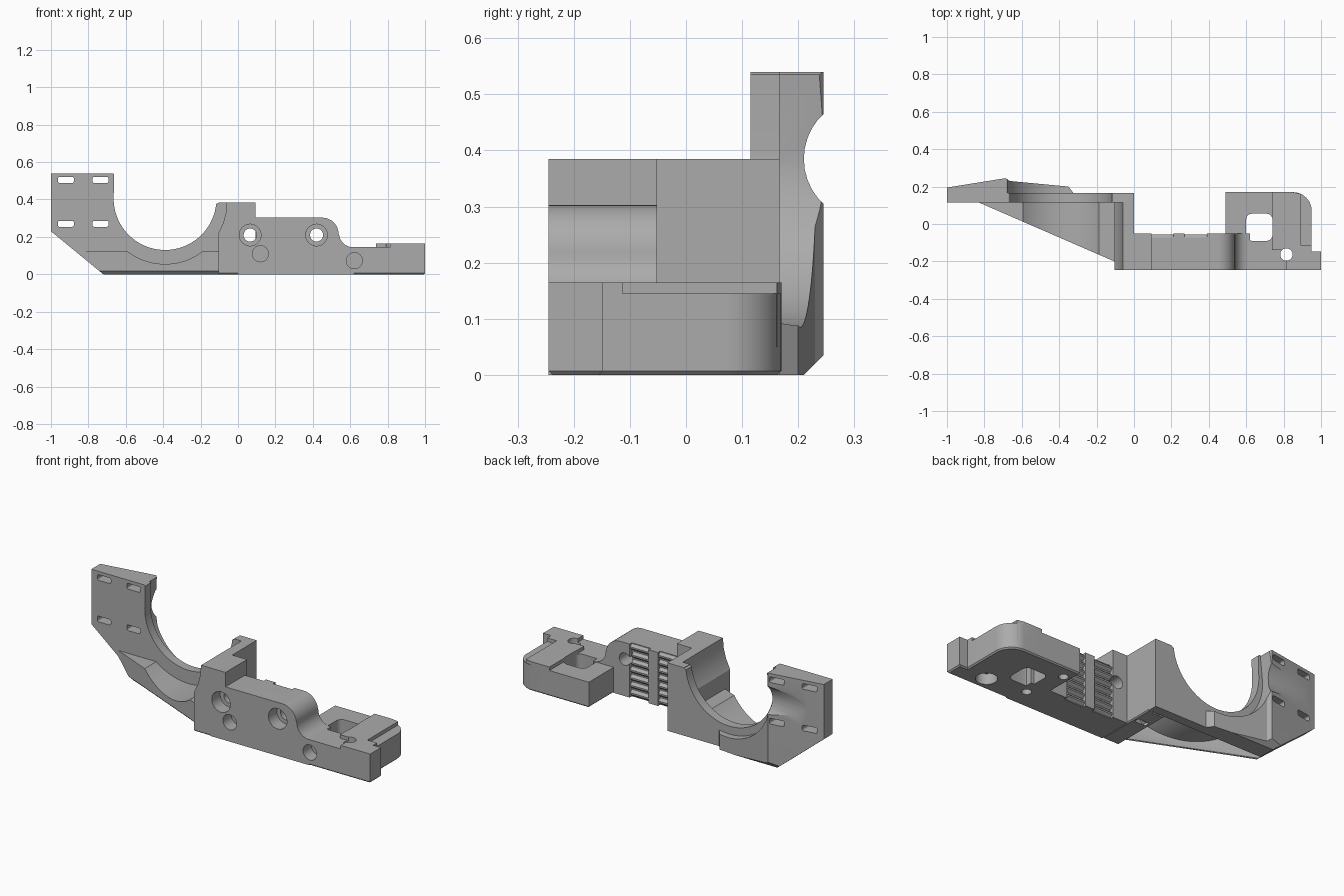
import bpy, bmesh
from math import cos, sin, radians

cube = bpy.data.objects.get("Cube")
if cube:
    bpy.data.objects.remove(cube, do_unlink=True)

grey = bpy.data.materials.new("machined_grey")
grey.use_nodes = True
grey.diffuse_color = (0.41, 0.41, 0.41, 1)
grey.node_tree.nodes["Principled BSDF"].inputs["Base Color"].default_value = (0.41, 0.41, 0.41, 1)


def arc(cx, cy, r, a, b, n=12):
    steps = [radians(a + (b - a) * i / n) for i in range(n + 1)]
    return [(cx + r * cos(t), cy + r * sin(t)) for t in steps]


def rect(a, b, c, d):
    return [(a, c), (b, c), (b, d), (a, d)]


def rounded(a, b, c, d, r):
    return (arc(b - r, d - r, r, 0, 90, 5) + arc(a + r, d - r, r, 90, 180, 5)
            + arc(a + r, c + r, r, 180, 270, 5) + arc(b - r, c + r, r, 270, 360, 5))


def prism(name, pts, axis, lo, hi, foot=0):
    """Extrude a 2D outline along an axis; foot chamfers the edges on the ground."""
    place = {"x": lambda p, t: (t, p[0], p[1]),
             "y": lambda p, t: (p[0], t, p[1]),
             "z": lambda p, t: (p[0], p[1], t)}[axis]
    bm = bmesh.new()
    a = [bm.verts.new(place(p, lo)) for p in pts]
    b = [bm.verts.new(place(p, hi)) for p in pts]
    bm.faces.new(a)
    bm.faces.new(b[::-1])
    for i in range(len(pts)):
        j = (i + 1) % len(pts)
        bm.faces.new((a[i], b[i], b[j], a[j]))
    bmesh.ops.recalc_face_normals(bm, faces=bm.faces)
    if foot:
        edges = [e for e in bm.edges if all(abs(v.co.z) < 1e-5 for v in e.verts)]
        bmesh.ops.bevel(bm, geom=edges, offset=foot, segments=1, affect="EDGES")
    mesh = bpy.data.meshes.new(name)
    bm.to_mesh(mesh)
    bm.free()
    ob = bpy.data.objects.new(name, mesh)
    mesh.materials.append(grey)
    bpy.context.collection.objects.link(ob)
    return ob


def combine(ob, op, *tools):
    """Apply boolean operations and discard the tool objects."""
    for tool in tools:
        mod = ob.modifiers.new("bool", "BOOLEAN")
        mod.operation, mod.solver, mod.object = op, "EXACT", tool
        bpy.context.view_layer.update()
        graph = bpy.context.evaluated_depsgraph_get()
        mesh = bpy.data.meshes.new_from_object(ob.evaluated_get(graph))
        ob.modifiers.clear()
        ob.data = mesh
        bpy.data.objects.remove(tool, do_unlink=True)
    return ob


def hole(x, y, r, axis, lo, hi):
    return prism("cutter", arc(x, y, r, 0, 350, 35), axis, lo, hi)


def arm_outline(cz, r, edge):
    """Front outline of the arm with its open round cradle."""
    return ([(-1, 0.23), (-0.72, 0), (0, 0), (0, 0.385), (-0.10, 0.385)]
            + arc(-0.39, cz, r, -6, -180, 40) + [(edge, 0.535), (edge - 0.008, 0.54), (-1, 0.54)])


def slots():
    return [prism("cutter", rounded(x - 0.042, x + 0.042, z - 0.016, z + 0.016, 0.008), "y", 0, 0.4)
            for x in (-0.92, -0.735) for z in (0.27, 0.505)]


# Thin plate of the arm with the cradle
arm = prism("arm_plate", arm_outline(0.405, 0.275, -0.662), "y", 0.115, 0.167)
combine(arm, "DIFFERENCE", *slots())

# Thick pad and rib on the back of the arm
pad = prism("arm_back_pad", [(-1, 0.13), (-1, 0.195), (-0.7, 0.243), (-0.685, 0.245), (-0.665, 0.23),
                             (-0.35, 0.2), (-0.325, 0.167), (-0.325, 0.13)], "z", -0.1, 0.6)
combine(pad, "INTERSECT", prism("cutter", arm_outline(0.385, 0.30, -0.675), "y", 0, 0.4))
combine(pad, "DIFFERENCE",
        hole(0.32, 0.385, 0.11, "x", -1.2, 0),
        prism("cutter", [(0.2, -0.01), (0.265, 0.055), (0.3, -0.01)], "x", -1.2, 0),
        *slots())

# Tapered brace from the wall to the arm
brace = prism("brace", [(-0.83, 0.115), (-0.83, 0.14), (-0.05, 0.14), (-0.05, -0.2), (-0.105, -0.2)],
              "z", 0, 0.125, foot=0.018)
combine(brace, "INTERSECT", prism("cutter", arm_outline(0.385, 0.33, -0.72), "y", -0.4, 0.4))

# Cross wall with the curved relief on its cradle side
wall = prism("cross_wall", rect(-0.105, 0, -0.245, 0.165), "z", 0, 0.385, foot=0.006)
combine(wall, "DIFFERENCE",
        hole(-0.39, 0.385, 0.33, "y", -0.4, 0.115),
        prism("cutter", rounded(-0.085, -0.015, -0.015, 0.015, 0.01), "z", -0.1, 0.03),
        prism("cutter", rounded(-0.095, -0.025, 0.105, 0.135, 0.01), "z", -0.1, 0.03))

# Front bar with the tall column and the swept shoulder
profile = ([(0, 0), (0.62, 0), (0.62, 0.145)]
           + arc(0.615, 0.22, 0.075, 270, 180, 10)
           + arc(0.45, 0.215, 0.088, 0, 90, 10)
           + [(0.093, 0.303), (0.093, 0.385), (0, 0.385)])
bar = prism("front_bar", profile, "y", -0.245, -0.072)
post_profile = [(0.39, 0)] + profile[1:-3] + [(0.39, 0.303)]
combine(bar, "UNION",
        prism("cutter", rect(0, 0.093, 0, 0.385), "y", -0.1, -0.052),
        prism("cutter", post_profile, "y", -0.1, -0.052),
        prism("cutter", rect(0.212, 0.27, 0, 0.303), "y", -0.1, -0.052))
for x in (0.065, 0.42):
    combine(bar, "DIFFERENCE",
            hole(x, 0.21, 0.035, "y", -0.4, 0.1),
            hole(x, 0.21, 0.058, "y", -0.4, -0.17))
combine(bar, "DIFFERENCE", hole(0.12, 0.11, 0.043, "y", -0.4, -0.17))

# Horizontal grip ridges on the back of the bar
pitch = 0.303 / 7
for n, (x0, x1) in enumerate(((0.093, 0.212), (0.27, 0.39))):
    for i in range(7):
        z = i * pitch
        ridge = [(-0.08, z), (-0.072, z + 0.004), (-0.057, z + pitch * 0.4),
                 (-0.057, z + pitch * 0.6), (-0.072, z + pitch - 0.004), (-0.08, z + pitch)]
        if not (n and 0.16 < z + pitch / 2 < 0.25):
            prism("grip_ridge", ridge, "x", x0, x1)
        else:
            prism("grip_ridge", ridge, "x", x0, x1 - 0.01)

# End block with rounded corner, raised deck, window and holes
block = prism("end_block", [(0.49, -0.245), (1, -0.245), (1, -0.148), (0.95, -0.148)]
              + arc(0.85, 0.07, 0.1, 0, 90, 14) + [(0.49, 0.17)], "z", 0, 0.145, foot=0.007)
deck = prism("cutter", [(0.737, -0.14), (0.815, -0.14), (0.815, -0.245), (1, -0.245), (1, -0.148),
                        (0.95, -0.148), (0.95, -0.113), (0.89, -0.113), (0.89, 0.162), (0.85, 0.17),
                        (0.737, 0.17)], "z", 0.05, 0.165)
combine(block, "UNION", deck)
combine(block, "DIFFERENCE",
        prism("cutter", rounded(0.6, 0.74, -0.09, 0.055, 0.03), "z", -0.1, 0.3),
        hole(0.815, -0.163, 0.033, "z", -0.1, 0.3),
        hole(0.815, -0.163, 0.055, "z", -0.1, 0.06),
        hole(0.535, 0.095, 0.025, "z", -0.1, 0.06))
for part in (block, bar):
    combine(part, "DIFFERENCE",
            hole(0.622, 0.073, 0.043, "y", -0.4, -0.17),
            hole(0.58, -0.135, 0.025, "z", -0.1, 0.04))

# Smooth the rounded surfaces and keep the edges crisp
bpy.ops.object.select_all(action="DESELECT")
for ob in bpy.context.collection.objects:
    if ob.type == "MESH" and grey.name in ob.data.materials:
        ob.select_set(True)
        bpy.context.view_layer.objects.active = ob
bpy.ops.object.shade_smooth_by_angle(angle=radians(30))
